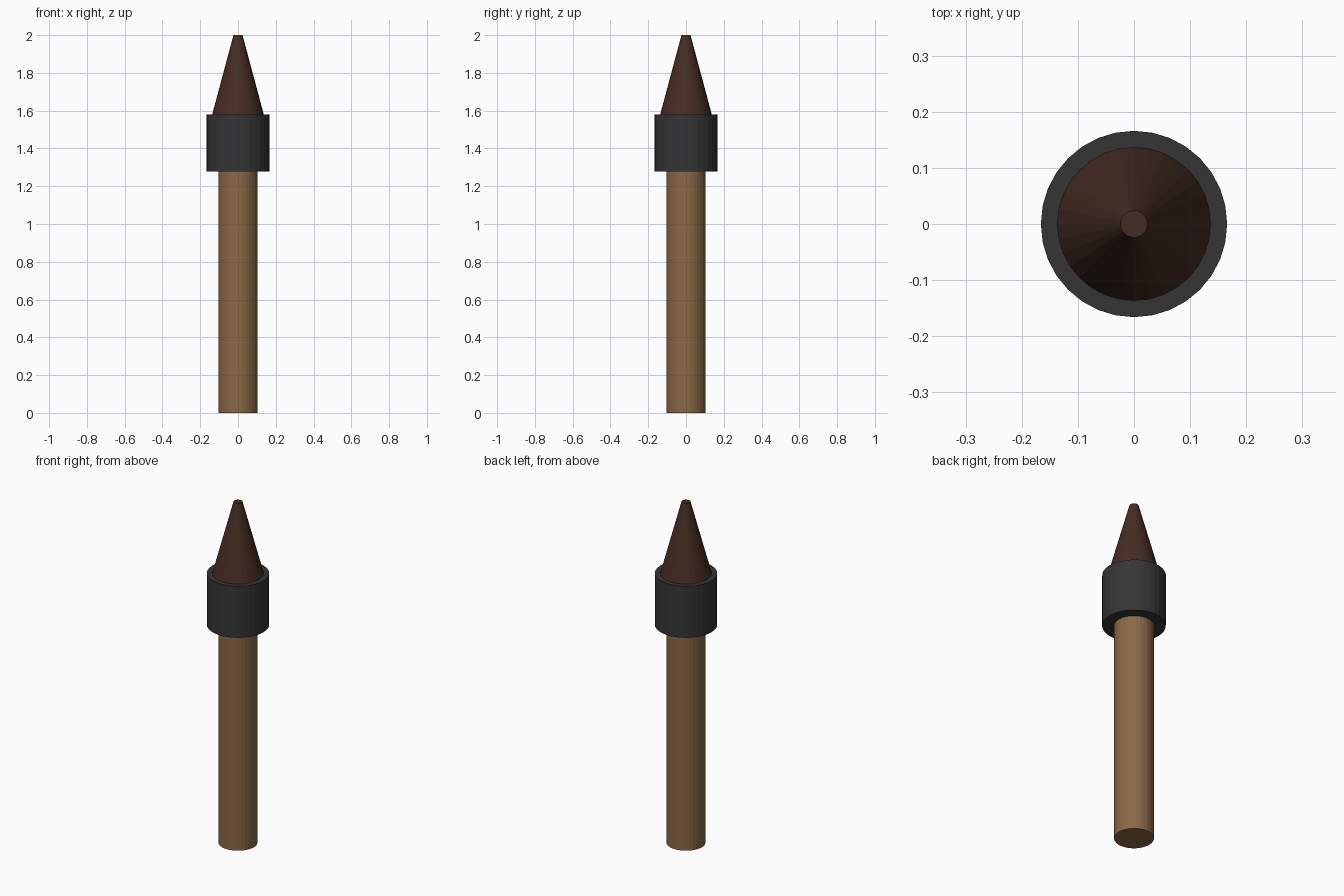
import bpy

if "Cube" in bpy.data.objects:
    bpy.data.objects.remove(bpy.data.objects["Cube"])


def material(name, rgb):
    m = bpy.data.materials.new(name)
    m.diffuse_color = (*rgb, 1.0)
    m.use_nodes = True
    m.node_tree.nodes["Principled BSDF"].inputs["Base Color"].default_value = m.diffuse_color
    return m


def turned_part(name, r_bottom, r_top, z0, z1, mat):
    """Capped 32-sided cylinder or truncated cone standing between two heights."""
    bpy.ops.mesh.primitive_cone_add(vertices=32, radius1=r_bottom, radius2=r_top,
                                    depth=z1 - z0, location=(0, 0, (z0 + z1) / 2))
    ob = bpy.context.object
    ob.name = name
    ob.data.materials.append(mat)
    return ob


wood = material("light_wood", (0.26, 0.14, 0.06))
iron = material("dark_iron", (0.035, 0.035, 0.037))
char = material("dark_brown", (0.06, 0.025, 0.016))

# Handle, collar and blunt pointed tip
turned_part("shaft", 0.104, 0.104, 0.0, 1.278, wood)
turned_part("collar", 0.166, 0.166, 1.278, 1.58, iron)
turned_part("tip", 0.1365, 0.024, 1.58, 2.0, char)
